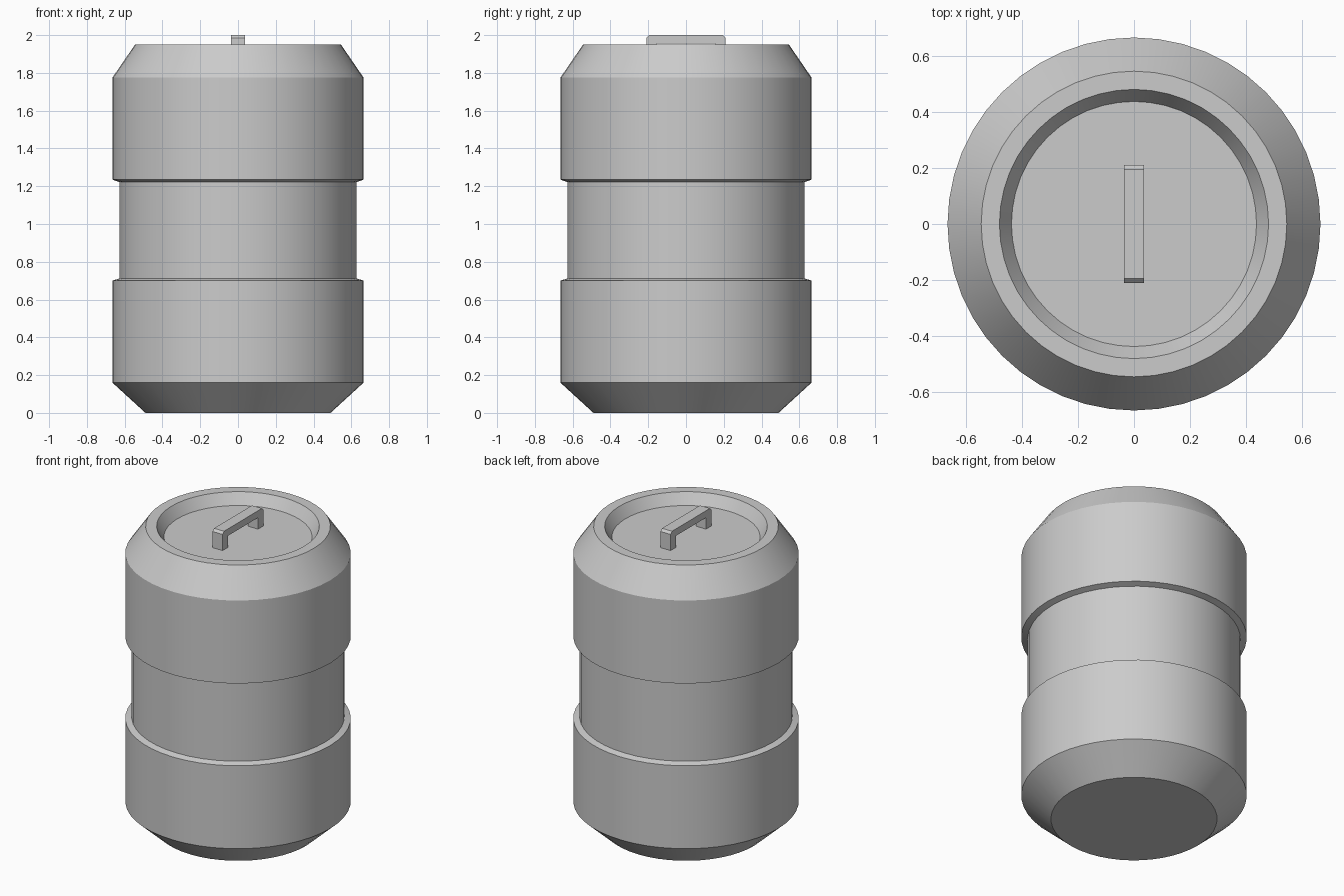
import bpy, bmesh, math
from mathutils import Matrix, Vector

cube = bpy.data.objects.get("Cube")
if cube:
    bpy.data.objects.remove(cube, do_unlink=True)

SEGMENTS = 48

# Single grey metal colour
GREY = (0.6, 0.6, 0.6, 1)
metal = bpy.data.materials.new("grey metal")
metal.use_nodes = True
metal.diffuse_color = GREY
metal.node_tree.nodes["Principled BSDF"].inputs["Base Color"].default_value = GREY


def make_object(name, bm, smooth):
    bmesh.ops.recalc_face_normals(bm, faces=bm.faces)
    mesh = bpy.data.meshes.new(name)
    bm.to_mesh(mesh)
    bm.free()
    mesh.materials.append(metal)
    obj = bpy.data.objects.new(name, mesh)
    bpy.context.collection.objects.link(obj)
    if smooth:
        bpy.ops.object.select_all(action='DESELECT')
        obj.select_set(True)
        bpy.context.view_layer.objects.active = obj
        bpy.ops.object.shade_smooth_by_angle(angle=math.radians(30))
    return obj


def lathe(name, profile):
    """Revolve (radius, z) points into rings, closed by flat end discs."""
    bm = bmesh.new()
    rings = []
    for r, z in profile:
        ring = bmesh.ops.create_circle(bm, segments=SEGMENTS, radius=r,
                                       matrix=Matrix.Translation((0, 0, z)))
        rings.append(ring["verts"])
    for low, high in zip(rings, rings[1:]):
        for i in range(SEGMENTS):
            j = (i + 1) % SEGMENTS
            bm.faces.new((low[i], low[j], high[j], high[i]))
    bm.faces.new(rings[0])
    bm.faces.new(rings[-1])
    return make_object(name, bm, True)


# Canister body: tapered base, two thick bands, waist, rim and sunken lid
lathe("canister_body", [
    (0.49, 0), (0.665, 0.16), (0.665, 0.70), (0.628, 0.712),
    (0.628, 1.222), (0.665, 1.235), (0.665, 1.775), (0.545, 1.95),
    (0.48, 1.95), (0.437, 1.88),
])

# Lid handle: U-shaped outline with chamfered top corners, extruded across x
half = [(0.21, 1.88), (0.21, 1.985), (0.195, 2.0)]
inner = [(0.155, 1.955), (0.155, 1.88)]
outline = half + [(-y, z) for y, z in reversed(half)]
outline += [(-y, z) for y, z in reversed(inner)] + inner
bm = bmesh.new()
face = bm.faces.new([bm.verts.new((-0.036, y, z)) for y, z in outline])
extruded = bmesh.ops.extrude_face_region(bm, geom=[face], use_keep_orig=True)
bmesh.ops.translate(bm, vec=Vector((0.072, 0, 0)),
                    verts=[g for g in extruded["geom"] if isinstance(g, bmesh.types.BMVert)])
make_object("lid_handle", bm, False)
